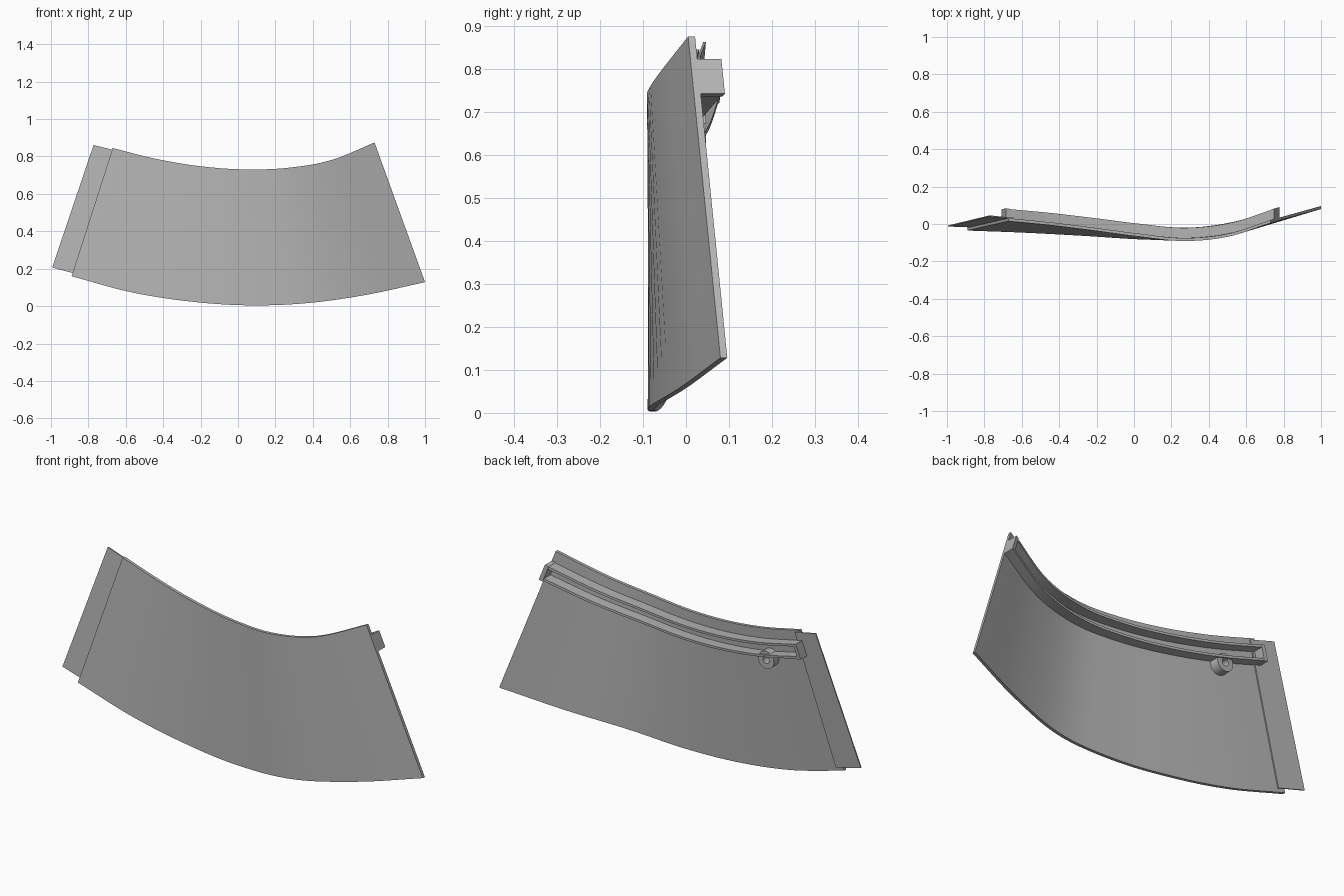
import bpy, bmesh, math
from mathutils import Vector

cube = bpy.data.objects.get("Cube")
if cube:
    bpy.data.objects.remove(cube)

mat = bpy.data.materials.new("plain grey")
mat.use_nodes = True
GREY = (0.45, 0.45, 0.45, 1)
mat.diffuse_color = GREY
mat.node_tree.nodes["Principled BSDF"].inputs["Base Color"].default_value = GREY

# Front-face edge curves of the panel, evenly spaced from its right end to its left end
TOP = [Vector(p) for p in ((-.67, .015, .845), (-.437, -.008, .787), (-.203, -.037, .748),
                           (.03, -.068, .731), (.263, -.091, .739), (.497, -.069, .78), (.73, .005, .875))]
BOTTOM = [Vector(p) for p in ((-.89, -.035, .16), (-.575, -.047, .075), (-.26, -.064, .025),
                              (.055, -.083, .004), (.37, -.083, .016), (.685, -.012, .06), (1, .08, .128))]
THICK = 0.016
STEPS = 40


def curve(pts, t):
    """Smooth curve through the points, continued straight past the ends."""
    n = len(pts) - 1
    if t < 0:
        return pts[0] + (pts[1] - pts[0]) * t * n
    i = min(int(t * n), n - 1)
    f = t * n - i
    b, c = pts[i], pts[i + 1]
    a = pts[i - 1] if i else 2 * b - c
    d = pts[i + 2] if i + 2 <= n else 2 * c - b
    return b + 0.5 * f * (c - a + f * (2 * a - 5 * b + 4 * c - d + f * (3 * (b - c) + d - a)))


def point(t, s, depth):
    """t runs along the panel, s from top to bottom, depth towards the back."""
    return curve(TOP, t).lerp(curve(BOTTOM, t), s) + Vector((0, depth, 0))


def skin(name, rings, closed=False):
    """Join rings of points into one solid."""
    bm = bmesh.new()
    loops = [[bm.verts.new(p) for p in ring] for ring in rings]
    pairs = list(zip(loops, loops[1:]))
    if closed:
        pairs.append((loops[-1], loops[0]))
    else:
        bm.faces.new(loops[0])
        bm.faces.new(loops[-1])
    for a, b in pairs:
        for k in range(len(a)):
            j = (k + 1) % len(a)
            bm.faces.new((a[k], a[j], b[j], b[k]))
    bmesh.ops.recalc_face_normals(bm, faces=bm.faces)
    mesh = bpy.data.meshes.new(name)
    bm.to_mesh(mesh)
    bm.free()
    mesh.materials.append(mat)
    ob = bpy.data.objects.new(name, mesh)
    bpy.context.collection.objects.link(ob)
    bpy.ops.object.select_all(action='DESELECT')
    ob.select_set(True)
    bpy.context.view_layer.objects.active = ob
    bpy.ops.object.shade_smooth_by_angle(angle=math.radians(30))
    return ob


def strip(name, t0, t1, s0, s1, d0, d1, steps=STEPS):
    rings = []
    for i in range(steps + 1):
        t = t0 + (t1 - t0) * i / steps
        rings.append([point(t, s, d) for s, d in ((s0, d0), (s1, d0), (s1, d1), (s0, d1))])
    return skin(name, rings)


# Curved panel
strip("curved_panel", 0, 1, 0, 1, 0, THICK)

# Channel rail on the back, open to the rear and closed at both ends
RAIL = 0.07
strip("rail_upper_flange", 0, 1, .072, .088, THICK, RAIL)
strip("rail_lower_flange", 0, 1, .159, .175, THICK, RAIL)
strip("rail_right_end", 0, .012, .07, .178, THICK, RAIL + .002, 1)
strip("rail_left_end", .988, 1, .07, .178, THICK, RAIL + .002, 1)

# Thin overlap flap on the right end, behind the panel
outer, inner = ((-.071, .012), (-.058, .975)), ((.02, .012), (.02, .975))
skin("overlap_flap", [[point(t, s, d) for (t, s), d in
                       ((e[0], THICK), (e[1], THICK), (e[1], THICK + .006), (e[0], THICK + .006))]
                      for e in (outer, inner)])

# Hollow round boss below the rail
centre = point(.15, .2, 0)
profile = ((.045, .01), (.045, .06), (.018, .06), (.018, .01))
skin("round_boss", [[centre + Vector((r * math.cos(a), d, r * math.sin(a))) for r, d in profile]
                    for a in (math.tau * i / 32 for i in range(32))], closed=True)
